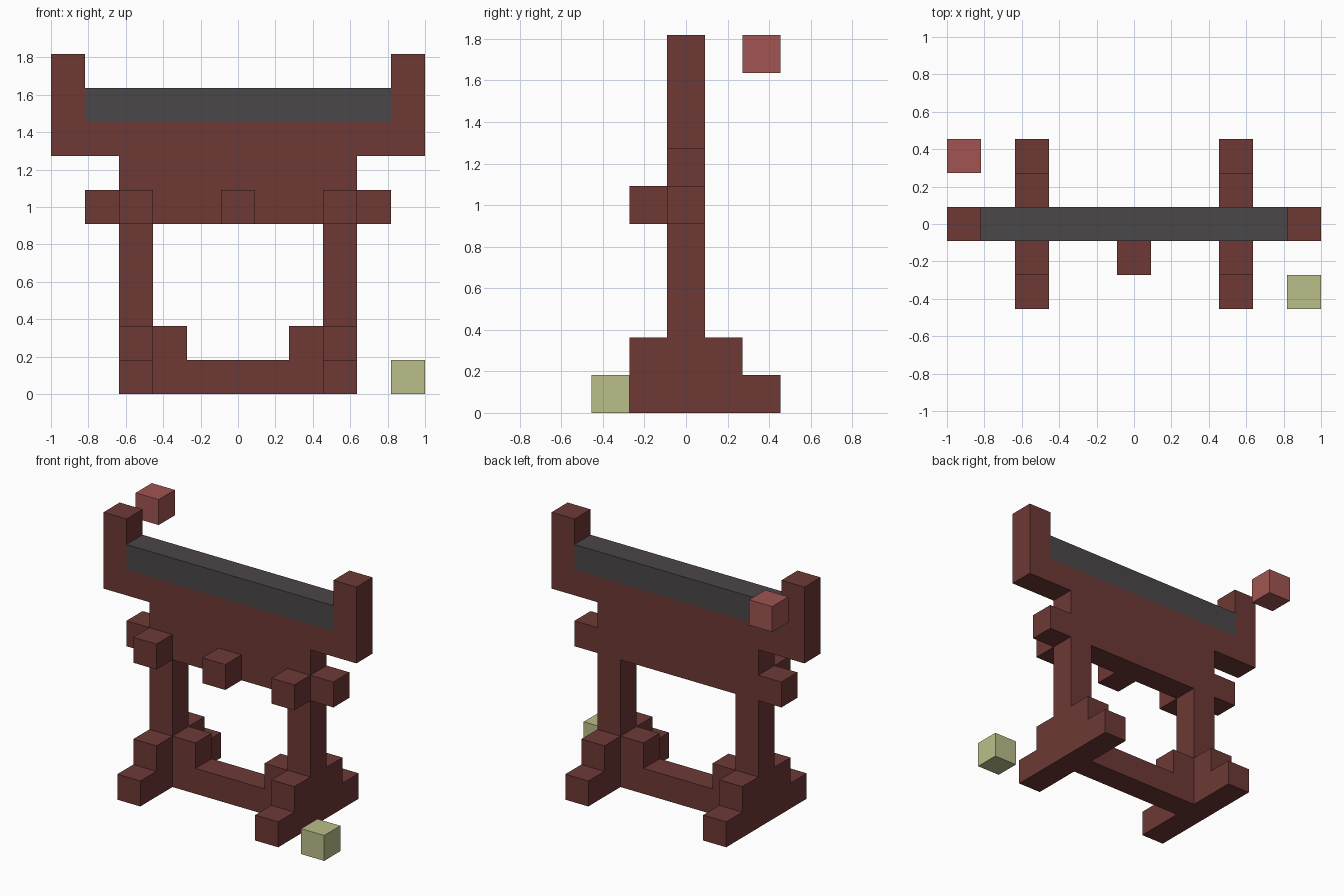
import bpy
import bmesh
from mathutils import Vector

UNIT = 2 / 11  # edge of one building cube

default = bpy.data.objects.get("Cube")
if default:
    bpy.data.objects.remove(default, do_unlink=True)


def material(name, *rgb):
    color = [(c / 255 / 12.92) if c < 11 else ((c / 255 + 0.055) / 1.055) ** 2.4 for c in rgb] + [1]
    mat = bpy.data.materials.new(name)
    mat.use_nodes = True
    mat.diffuse_color = color
    mat.node_tree.nodes["Principled BSDF"].inputs["Base Color"].default_value = color
    return mat


wood = material("red brown wood", 109, 57, 53)
iron = material("dark grey", 75, 71, 73)
red = material("dusty red", 160, 85, 82)
yellow = material("pale olive", 187, 190, 138)

parts = []


def block(name, mat, x, y, z):
    """Register a box of cubes; each range is inclusive, in cube steps."""
    cells = {(i, j, k) for i in range(x[0], x[1] + 1)
             for j in range(y[0], y[1] + 1) for k in range(z[0], z[1] + 1)}
    parts.append((name, mat, cells))


# Mirrored supports
for side, s in (("left", 1), ("right", -1)):
    block(side + "_foot", wood, (3 * s, 3 * s), (-2, 2), (0, 0))
    block(side + "_foot_step", wood, (3 * s, 3 * s), (-1, 1), (1, 1))
    block(side + "_brace", wood, (2 * s, 2 * s), (0, 0), (1, 1))
    block(side + "_post", wood, (3 * s, 3 * s), (0, 0), (2, 4))
    block(side + "_horn", wood, (5 * s, 5 * s), (0, 0), (8, 9))
    block(side + "_peg", wood, (3 * s, 3 * s), (-1, -1), (5, 5))

# Cross members
block("middle_peg", wood, (0, 0), (-1, -1), (5, 5))
block("stretcher", wood, (-2, 2), (0, 0), (0, 0))
block("crossbar", wood, (-4, 4), (0, 0), (5, 5))
block("panel", wood, (-3, 3), (0, 0), (6, 6))
block("top_beam", wood, (-5, 5), (0, 0), (7, 7))
block("rail", iron, (-4, 4), (0, 0), (8, 8))

# Loose corner cubes
block("upper_cube", red, (-5, -5), (2, 2), (9, 9))
block("lower_cube", yellow, (5, 5), (-2, -2), (0, 0))

occupied = set().union(*(cells for _, _, cells in parts))


def build(name, mat, cells):
    """Mesh the outer skin of a part, leaving out faces hidden by neighbours."""
    bm = bmesh.new()
    for cell in cells:
        center = Vector(cell) + Vector((0, 0, 0.5))
        for axis in range(3):
            for sign in (-1, 1):
                n = Vector((0, 0, 0))
                n[axis] = sign
                if tuple(int(a + b) for a, b in zip(cell, n)) in occupied:
                    continue
                u = Vector((0, 0, 0))
                u[(axis + 1) % 3] = 1
                v = n.cross(u)
                corners = [(-u - v), (u - v), (u + v), (v - u)]
                bm.faces.new([bm.verts.new((center + (n + c) / 2) * UNIT) for c in corners])
    bmesh.ops.remove_doubles(bm, verts=bm.verts, dist=0.001)
    bmesh.ops.dissolve_limit(bm, angle_limit=0.01, verts=bm.verts, edges=bm.edges)
    mesh = bpy.data.meshes.new(name)
    bm.to_mesh(mesh)
    bm.free()
    mesh.materials.append(mat)
    bpy.context.collection.objects.link(bpy.data.objects.new(name, mesh))


for part in parts:
    build(*part)
